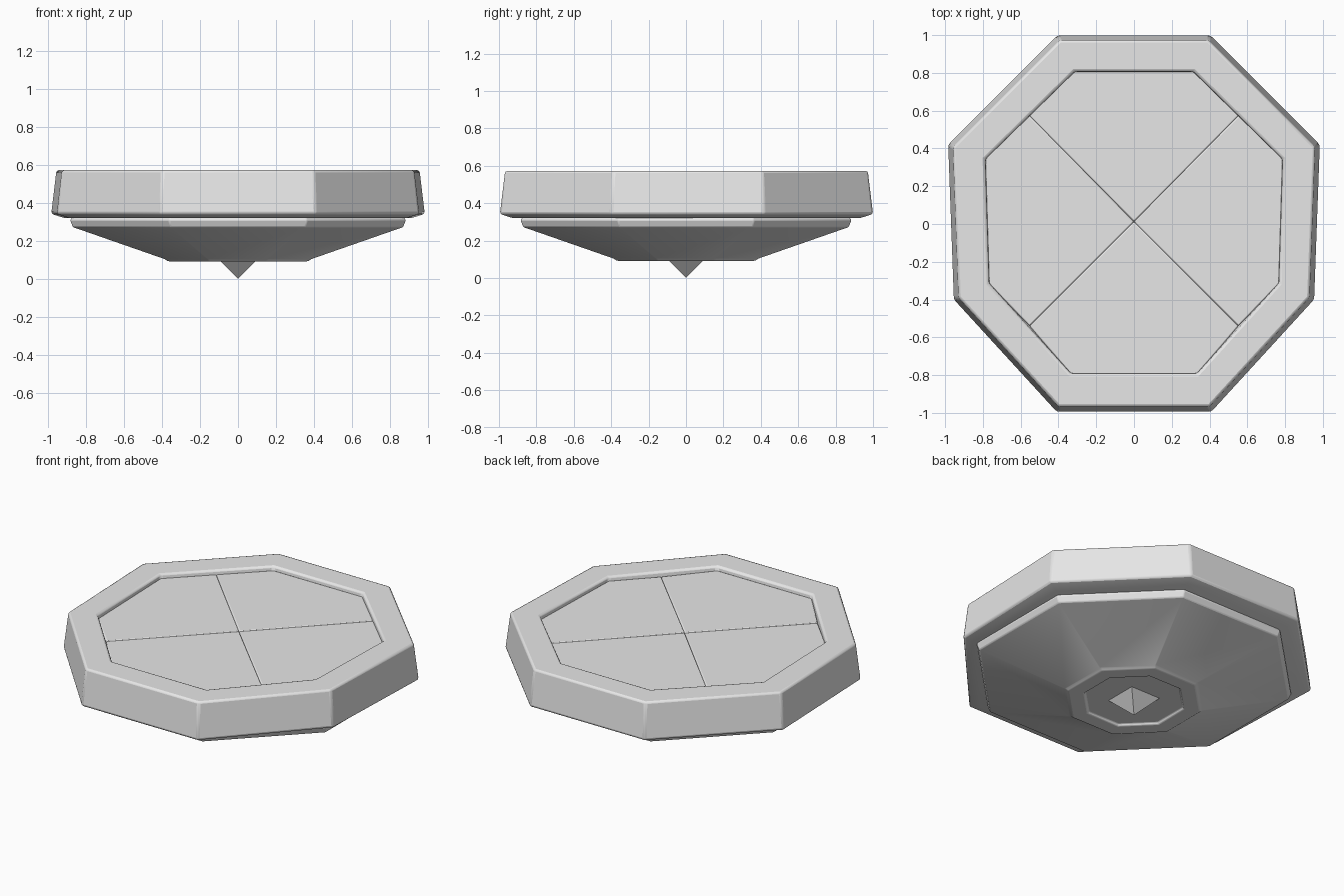
import bpy, bmesh, math

cube = bpy.data.objects.get("Cube")
if cube:
    bpy.data.objects.remove(cube, do_unlink=True)

stone = bpy.data.materials.new("grey stone")
stone.use_nodes = True
GREY = (0.8, 0.8, 0.8, 1)
stone.diffuse_color = GREY
stone.node_tree.nodes["Principled BSDF"].inputs["Base Color"].default_value = GREY


def finish(bm, name, bevel=0.0):
    bmesh.ops.recalc_face_normals(bm, faces=bm.faces)
    mesh = bpy.data.meshes.new(name)
    bm.to_mesh(mesh)
    bm.free()
    obj = bpy.data.objects.new(name, mesh)
    bpy.context.collection.objects.link(obj)
    mesh.materials.append(stone)
    bpy.ops.object.select_all(action="DESELECT")
    obj.select_set(True)
    bpy.context.view_layer.objects.active = obj
    if bevel:
        mod = obj.modifiers.new("soft edges", "BEVEL")
        mod.width = bevel
        mod.segments = 2
        mod.limit_method = "ANGLE"
        mod.angle_limit = math.radians(25)
        bpy.ops.object.shade_smooth_by_angle(angle=math.radians(28))
    return obj


def mirrored(half):
    """Full outline from its +x half, listed front to back."""
    return half + [(-x, y) for x, y in reversed(half)]


def loft(name, levels, bevel):
    """Skin a stack of (outline, scale, z) rings and cap both ends."""
    bm = bmesh.new()
    rings = [[bm.verts.new((x * s, y * s, z)) for x, y in outline]
             for outline, s, z in levels]
    for a, b in zip(rings, rings[1:]):
        n = len(a)
        for i in range(n):
            j = (i + 1) % n
            bm.faces.new((a[i], a[j], b[j], b[i]))
    bm.faces.new(rings[0])
    bm.faces.new(rings[-1])
    return finish(bm, name, bevel)


outer = mirrored([(0.41, -0.995), (0.955, -0.40), (0.985, 0.42), (0.405, 1.0)])
inner = mirrored([(0.335, -0.795), (0.77, -0.315), (0.79, 0.345), (0.315, 0.81)])
octagon = mirrored([(0.41, -1), (1, -0.41), (1, 0.41), (0.41, 1)])

# Rim with its sunken floor
loft("rim", [(outer, 0.93, 0.32), (outer, 1, 0.342), (outer, 0.972, 0.572),
             (inner, 1, 0.572), (inner, 0.99, 0.52)], 0.012)

# Four floor panels parted by diagonal grooves
mid_back, mid_front = (0.555, 0.575), (0.553, -0.54)
hub = (0, 0.012)
flip = lambda p: (-p[0], p[1])
side = [hub, mid_front, inner[1], inner[2], mid_back]
panels = {
    "floor_panel_left": side,
    "floor_panel_right": [flip(p) for p in side],
    "floor_panel_back": [hub, mid_back, inner[3], inner[4], flip(mid_back)],
    "floor_panel_front": [hub, flip(mid_front), inner[7], inner[0], mid_front],
}
for name, outline in panels.items():
    bm = bmesh.new()
    face = bm.faces.new([bm.verts.new((x, y, 0.515)) for x, y in outline])
    bmesh.ops.inset_individual(bm, faces=[face], thickness=0.006)
    bmesh.ops.delete(bm, geom=[f for f in bm.faces if f is not face], context="FACES")
    top = bmesh.ops.extrude_face_region(bm, geom=[face], use_keep_orig=True)["geom"]
    for v in top:
        if isinstance(v, bmesh.types.BMVert):
            v.co.z = 0.545
    finish(bm, name, 0.007)

# Tapered underside with a shallow recess in its foot
loft("underside", [(octagon, 0.85, 0.35), (octagon, 0.885, 0.31), (octagon, 0.87, 0.272),
                   (octagon, 0.385, 0.103), (octagon, 0.37, 0.092),
                   (octagon, 0.28, 0.092), (octagon, 0.275, 0.105)], 0.006)

# Pointed stud beneath
bm = bmesh.new()
base = [bm.verts.new((x * 0.11, y * 0.11, 0.11))
        for x, y in ((-1, -1), (1, -1), (1, 1), (-1, 1))]
tip = bm.verts.new((0, 0, 0))
bm.faces.new(base)
for i in range(4):
    bm.faces.new((base[i], base[(i + 1) % 4], tip))
finish(bm, "bottom_point")
